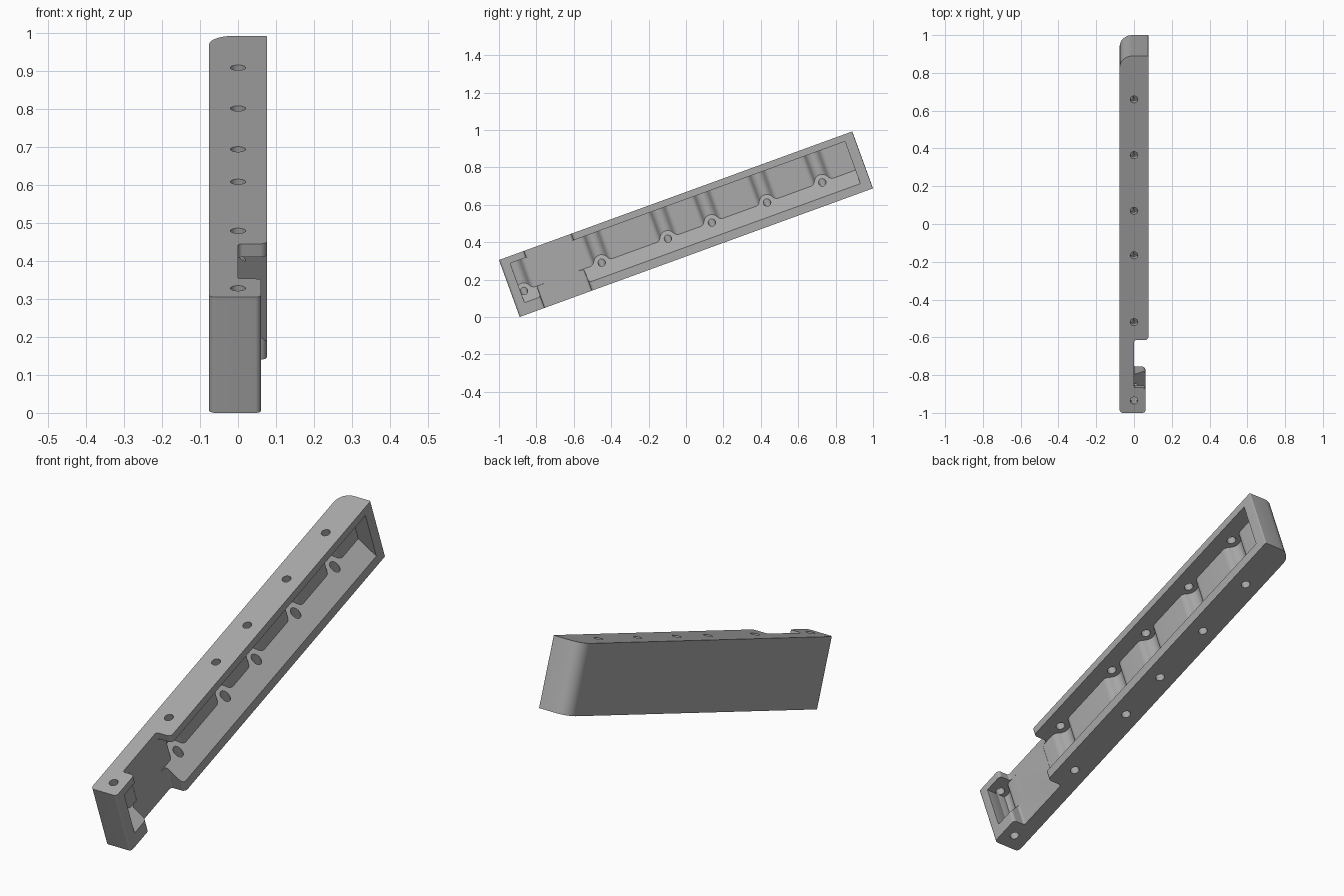
import bpy, bmesh, math
from mathutils import Vector, Matrix

cube = bpy.data.objects.get("Cube")
if cube:
    bpy.data.objects.remove(cube)

LENGTH, HEIGHT, HALF = 2.01, 0.324, 0.076
CEILING, SLOPE = 0.287, 0.123          # pocket roof, and ledge height at x = 0
HOLES = [0.069, 0.511, 0.888, 1.138, 1.452, 1.766]
TILT = Matrix.Translation((0, -0.889, 0)) @ Matrix.Rotation(math.radians(20), 4, 'X')

grey = bpy.data.materials.new("plain_grey")
grey.use_nodes = True
grey.diffuse_color = (0.4, 0.4, 0.4, 1)
grey.node_tree.nodes["Principled BSDF"].inputs["Base Color"].default_value = (0.4, 0.4, 0.4, 1)


def prism(name, outline, low, high):
    """Extrude an (x, along) outline upward; low(x) gives the lower cap height."""
    bm = bmesh.new()
    base = [bm.verts.new((x, u, low(x))) for x, u in outline]
    top = [bm.verts.new((x, u, high)) for x, u in outline]
    bm.faces.new(base)
    bm.faces.new(top)
    n = len(outline)
    for i in range(n):
        j = (i + 1) % n
        bm.faces.new((base[i], base[j], top[j], top[i]))
    bmesh.ops.recalc_face_normals(bm, faces=bm.faces)
    bm.transform(TILT)
    mesh = bpy.data.meshes.new(name)
    bm.to_mesh(mesh)
    bm.free()
    obj = bpy.data.objects.new(name, mesh)
    mesh.materials.append(grey)
    bpy.context.collection.objects.link(obj)
    return obj


def rounded(corners, steps=8):
    """Round each right-angled (x, along, radius) corner."""
    pts = []
    for i, (x, u, r) in enumerate(corners):
        p = Vector((x, u))
        d1 = (Vector(corners[i - 1][:2]) - p).normalized()
        d2 = (Vector(corners[(i + 1) % len(corners)][:2]) - p).normalized()
        c = p + r * (d1 + d2)
        for k in range(steps + 1):
            a = k / steps * math.pi / 2
            pts.append(tuple(c - r * (d2 * math.cos(a) + d1 * math.sin(a))))
    return pts


def groove(t):
    """Depth of the blended channel at distance t from a hole axis."""
    t = abs(t)
    if t < 0.038:
        return math.sqrt(0.042 ** 2 - t * t)
    return 0.03 - math.sqrt(max(0, 0.03 ** 2 - (t - 0.0655) ** 2))


def pocket(name, start, end):
    """Cavity with a sloped ledge and a vertical channel at every hole."""
    floor = -0.001
    pts = [(0.12, start)]
    if not any(abs(h - start) < 0.06 for h in HOLES):
        pts.append((floor, start))
    for h in HOLES:
        for k in range(-14, 15):
            t = 0.0655 * k / 14
            if start <= h + t <= end:
                pts.append((floor - groove(t), h + t))
    pts += [(floor, end), (0.12, end)]
    return prism(name, pts, lambda x: SLOPE - x, CEILING)


# Body: bar with a side notch and a slightly narrower front block
body = prism("housing_body", rounded([
    (-HALF, 0, 0.018), (0.06, 0, 0.015), (0.06, 0.142, 0.015), (0, 0.142, 0.01),
    (0, 0.41, 0.012), (HALF, 0.41, 0.018), (HALF, LENGTH, 0.005), (-HALF, LENGTH, 0.065)]),
    lambda x: 0, HEIGHT)

# Cavities in the front block and the long section
cutters = [pocket("front_pocket", 0.05, 0.18), pocket("long_pocket", 0.38, 1.955)]

# Screw holes through both long walls
for h in HOLES:
    ring = [(0.02 * math.cos(k * math.tau / 24), h + 0.02 * math.sin(k * math.tau / 24))
            for k in range(24)]
    cutters.append(prism("screw_hole", ring, lambda x: -0.05, HEIGHT + 0.05))

bpy.context.view_layer.objects.active = body
for cutter in cutters:
    mod = body.modifiers.new("cut", 'BOOLEAN')
    mod.operation, mod.solver, mod.object = 'DIFFERENCE', 'EXACT', cutter
    bpy.ops.object.modifier_apply(modifier=mod.name)
    bpy.data.objects.remove(cutter)

bpy.ops.object.select_all(action='DESELECT')
body.select_set(True)
bpy.ops.object.shade_smooth_by_angle(angle=math.radians(30))
